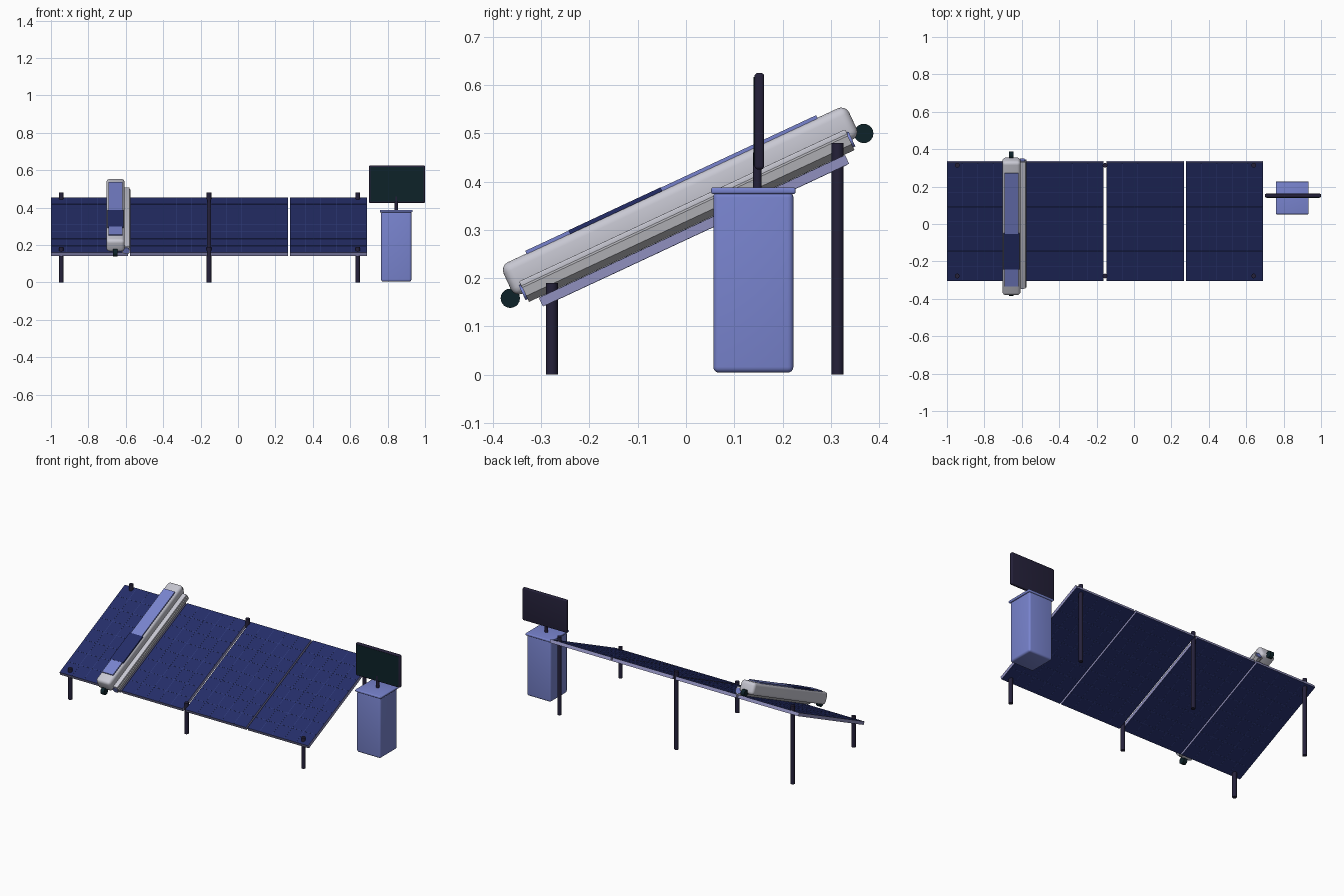
import bpy, bmesh, math
from mathutils import Matrix, Vector

cube = bpy.data.objects.get("Cube")
if cube:
    bpy.data.objects.remove(cube)


def material(name, color):
    m = bpy.data.materials.new(name)
    m.use_nodes = True
    m.diffuse_color = (*color, 1)
    m.node_tree.nodes["Principled BSDF"].inputs["Base Color"].default_value = (*color, 1)
    return m


NAVY = material("cell navy", (0.018, 0.027, 0.14))
LINE = material("cell line blue", (0.035, 0.055, 0.23))
LAVENDER = material("frame lavender", (0.28, 0.28, 0.52))
BLUE = material("soft blue", (0.19, 0.23, 0.62))
PALE = material("pale grey", (0.58, 0.58, 0.65))
GREY = material("brush grey", (0.42, 0.42, 0.45))
DARK = material("dark purple", (0.018, 0.015, 0.042))
TEAL = material("black teal", (0.004, 0.016, 0.022))

# Slope frame: local y runs up the panels, local z is their normal
SLOPE = Matrix.Translation((0, 0.0165, 0.298)) @ Matrix.Rotation(math.radians(25), 4, "X")
FLAT = Matrix.Identity(4)


def finish(name, bm, mats, frame, smooth):
    me = bpy.data.meshes.new(name)
    bm.to_mesh(me)
    bm.free()
    for m in mats:
        me.materials.append(m)
    ob = bpy.data.objects.new(name, me)
    ob.matrix_world = frame
    bpy.context.collection.objects.link(ob)
    if smooth:
        bpy.ops.object.select_all(action="DESELECT")
        ob.select_set(True)
        bpy.context.view_layer.objects.active = ob
        bpy.ops.object.shade_smooth_by_angle(angle=math.radians(35))
    return ob


def add_box(bm, center, size):
    mat = Matrix.Translation(center) @ Matrix.Diagonal((*size, 1))
    return bmesh.ops.create_cube(bm, size=1, matrix=mat)


def box(name, center, size, mat, frame=FLAT, bevel=0):
    bm = bmesh.new()
    add_box(bm, center, size)
    if bevel:
        bmesh.ops.bevel(bm, geom=bm.edges[:], offset=bevel, segments=4,
                        profile=0.5, affect="EDGES")
    return finish(name, bm, [mat], frame, bevel > 0)


def cylinder(name, center, radius, length, axis, mat, frame=FLAT, sides=20, smooth=True):
    bm = bmesh.new()
    turn = Vector((0, 0, 1)).rotation_difference(Vector(axis)).to_matrix().to_4x4()
    spin = Matrix.Rotation(math.pi / sides, 4, "Z")
    bmesh.ops.create_cone(bm, cap_ends=True, segments=sides, radius1=radius, radius2=radius,
                          depth=length, matrix=Matrix.Translation(center) @ turn @ spin)
    return finish(name, bm, [mat], frame, smooth)


# Solar panels: navy slabs with lavender rims and a fine cell grid
WIDTH, LENGTH, THICK = 0.413, 0.70, 0.02
COLUMNS, ROWS = 5, 8
for i, left in enumerate((-1.0, -0.577, -0.146, 0.277)):
    cx = left + WIDTH / 2
    bm = bmesh.new()
    add_box(bm, (cx, 0, 0), (WIDTH, LENGTH, THICK))
    bm.normal_update()
    for f in bm.faces:
        f.material_index = 0 if abs(f.normal.z) > 0.5 else 1
    finish(f"solar_panel_{i + 1}", bm, [NAVY, LAVENDER], SLOPE, False)

    bm = bmesh.new()
    for c in range(1, COLUMNS):
        add_box(bm, (left + c * WIDTH / COLUMNS, 0, 0), (0.002, LENGTH - 0.01, THICK + 0.001))
    for r in range(1, ROWS):
        add_box(bm, (cx, (r / ROWS - 0.5) * LENGTH, 0), (WIDTH - 0.01, 0.002, THICK + 0.0014))
    finish(f"cell_grid_{i + 1}", bm, [LINE], SLOPE, False)

# Support legs: short in front, tall behind
for i, x in enumerate((-0.945, -0.155, 0.64)):
    for label, y, top in (("front", -0.278, 0.19), ("back", 0.314, 0.48)):
        cylinder(f"{label}_leg_{i + 1}", (x, y, top / 2), 0.0125, top, (0, 0, 1), DARK)

# Cleaning carriage lying along the slope
CX = -0.655
box("carriage_body", (CX, 0, 0.068), (0.097, 0.79, 0.072), PALE, SLOPE, bevel=0.018)
box("carriage_cover", (CX, -0.002, 0.1055), (0.075, 0.665, 0.009), BLUE, SLOPE)
box("carriage_cell", (CX, -0.13, 0.1065), (0.088, 0.21, 0.0085), NAVY, SLOPE)
for label, side in (("lower", -1), ("upper", 1)):
    cylinder(f"{label}_wheel", (CX, side * 0.404, 0.034), 0.02, 0.024, (1, 0, 0), TEAL, SLOPE)
    box(f"{label}_wheel_bracket", (CX, side * 0.385, 0.04), (0.012, 0.03, 0.012), DARK, SLOPE)

# Faceted brush beside the carriage, with its pale guard and end caps
cylinder("cleaning_brush", (-0.598, 0, 0.034), 0.025, 0.744, (0, 1, 0), GREY, SLOPE,
         sides=8, smooth=False)
box("brush_guard", (-0.594, 0, 0.051), (0.03, 0.746, 0.014), PALE, SLOPE, bevel=0.003)
for label, side in (("lower", -1), ("upper", 1)):
    cylinder(f"{label}_brush_cap", (-0.598, side * 0.374, 0.034), 0.017, 0.006,
             (0, 1, 0), BLUE, SLOPE)

# Control cabinet with lid, post and screen
KX, KY = 0.846, 0.1395
box("cabinet", (KX, KY, 0.1915), (0.162, 0.166, 0.375), BLUE, bevel=0.012)
box("cabinet_lid", (KX, KY, 0.381), (0.176, 0.175, 0.014), BLUE, bevel=0.005)
cylinder("screen_post", (KX, 0.148, 0.42), 0.009, 0.08, (0, 0, 1), DARK)
box("screen_housing", (0.85, 0.152, 0.525), (0.3, 0.02, 0.2), DARK, bevel=0.007)
box("screen", (0.85, 0.1418, 0.525), (0.284, 0.003, 0.184), TEAL)
